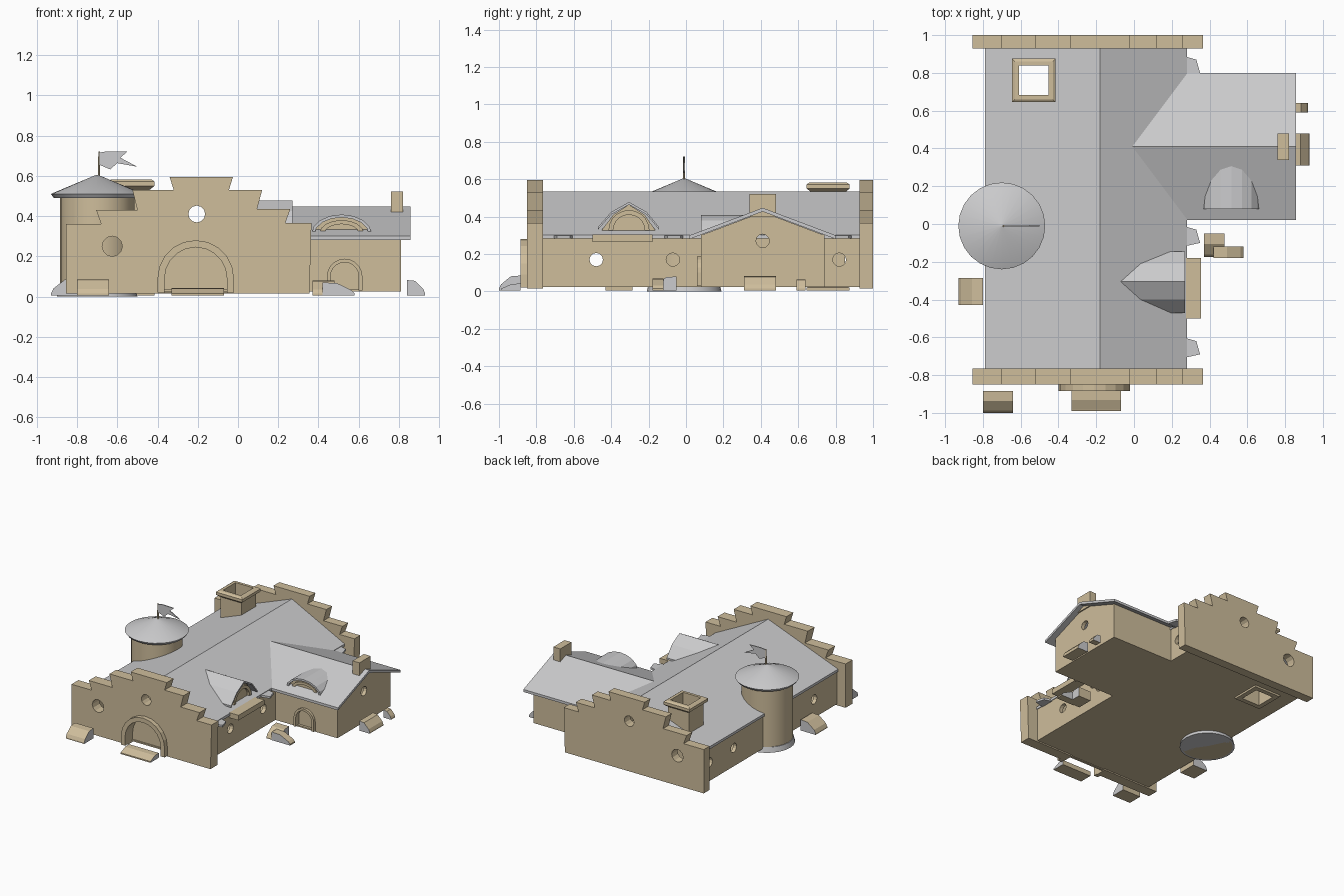
import bpy, bmesh, math
from math import sin, cos, pi
from mathutils import Vector

if "Cube" in bpy.data.objects:
    bpy.data.objects.remove(bpy.data.objects["Cube"])


def material(name, rgb):
    m = bpy.data.materials.new(name)
    m.diffuse_color = (*rgb, 1)
    m.use_nodes = True
    m.node_tree.nodes["Principled BSDF"].inputs["Base Color"].default_value = m.diffuse_color
    return m


STONE = material("tan stone", (0.62, 0.51, 0.33))
SLATE = material("pale grey slate", (0.60, 0.60, 0.61))


def prism(name, pts, axis, a, b, mat):
    """Extrude a 2D outline along an axis from a to b."""
    def place(p, t):
        return {'x': (t, p[0], p[1]), 'y': (p[0], t, p[1]), 'z': (p[0], p[1], t)}[axis]
    bm = bmesh.new()
    lo = [bm.verts.new(place(p, a)) for p in pts]
    hi = [bm.verts.new(place(p, b)) for p in pts]
    bm.faces.new(lo)
    bm.faces.new(hi)
    n = len(pts)
    for i in range(n):
        j = (i + 1) % n
        bm.faces.new((lo[i], lo[j], hi[j], hi[i]))
    bmesh.ops.recalc_face_normals(bm, faces=bm.faces)
    me = bpy.data.meshes.new(name)
    bm.to_mesh(me)
    bm.free()
    me.materials.append(mat)
    ob = bpy.data.objects.new(name, me)
    bpy.context.collection.objects.link(ob)
    return ob


def box(name, x0, x1, y0, y1, z0, z1, mat=STONE):
    return prism(name, [(x0, y0), (x1, y0), (x1, y1), (x0, y1)], 'z', z0, z1, mat)


def cut(ob, cutter):
    """Subtract the cutter for good and remove it."""
    m = ob.modifiers.new("cut", 'BOOLEAN')
    m.operation, m.object, m.solver = 'DIFFERENCE', cutter, 'EXACT'
    dg = bpy.context.evaluated_depsgraph_get()
    me = bpy.data.meshes.new_from_object(ob.evaluated_get(dg))
    ob.modifiers.clear()
    ob.data = me
    bpy.data.objects.remove(cutter)


def circle(cx, cz, r, n=12):
    return [(cx + r * cos(2 * pi * i / n), cz + r * sin(2 * pi * i / n)) for i in range(n)]


def arc(cx, z, r, h, n=10):
    return [(cx + r * cos(pi * i / n), z + h * sin(pi * i / n)) for i in range(n + 1)]


def doorway(cx, base, spring, r):
    return [(cx + r, base)] + arc(cx, spring, r, r) + [(cx - r, base)]


def sheet(pts, t):
    """Outline of a bent roof sheet of thickness t."""
    return pts + [(p, z - t) for p, z in reversed(pts)]


def frustum(name, x, y, z0, z1, r0, r1, n, mat):
    bpy.ops.mesh.primitive_cone_add(vertices=n, radius1=r0, radius2=r1, depth=z1 - z0,
                                    location=(x, y, (z0 + z1) / 2))
    ob = bpy.context.object
    ob.name = name
    ob.data.materials.append(mat)
    bpy.ops.object.shade_smooth_by_angle(angle=math.radians(30))
    return ob


# stepped gable walls, with flared steps and round windows
steps = [(-.855, .015), (-.855, .36), (-.68, .36), (-.705, .43), (-.50, .43), (-.525, .53),
         (-.32, .53), (-.34, .595), (-.025, .595), (-.045, .53), (.12, .53), (.095, .435),
         (.26, .435), (.235, .365), (.365, .365), (.355, .015)]
front = prism("front_gable", steps, 'y', -.85, -.765, STONE)
back = prism("back_gable", steps, 'y', .928, 1.0, STONE)
for wall, y in ((front, -.81), (back, .96)):
    for x, z, r in ((-.205, .41, .042), (-.625, .25, .05)):
        cut(wall, prism("cutter", circle(x, z, r), 'y', y - .2, y + .2, STONE))

# main doorway with trim and recessed door
cut(front, prism("cutter", doorway(-.21, -.1, .09, .155), 'y', -1, -.5, STONE))
prism("door_trim", doorway(-.21, .02, .09, .19) + doorway(-.21, .02, .09, .155)[::-1],
      'y', -.885, -.84, STONE)
prism("main_door", doorway(-.21, .02, .09, .16), 'y', -.79, -.775, STONE)

# hall side walls with round windows
right = box("hall_right_wall", .24, .27, -.77, .93, .03, .298)
left = box("hall_left_wall", -.78, -.75, -.77, .93, .03, .288)
for wall, x, ys in ((right, .255, (-.48, -.07, .82)), (left, -.765, (-.48, .52, .82))):
    for y in ys:
        cut(wall, prism("cutter", circle(y, .17, .036), 'x', x - .1, x + .1, STONE))

# floor and hall roof
floor = box("hall_floor", -.78, .27, -.80, .95, .025, .036)
box("wing_floor", .27, .81, .08, .74, .025, .036)
roof = prism("hall_roof", sheet([(-.79, .302), (-.18, .533), (.28, .302)], .02),
             'y', -.77, .935, SLATE)
for i, y in enumerate((-.07, -.66, .83)):
    prism(f"eave_tab_{i}", [(.26, y - .05), (.35, y - .03), (.33, y + .04), (.26, y + .06)],
          'z', .282, .298, SLATE)

# large open chimney, cut through roof and floor
for ob in (roof, floor):
    cut(ob, box("cutter", -.61, -.45, .68, .84, -.1, .9))


def tube(name, levels, wall):
    """Square open shaft from (half size, height) levels."""
    bm = bmesh.new()
    rings = levels + [(wall, levels[-1][1]), (wall, levels[0][1])]
    vs = [[bm.verts.new((-.53 + sx * h, .76 + sy * h, z))
           for sx, sy in ((-1, -1), (1, -1), (1, 1), (-1, 1))] for h, z in rings]
    for i in range(len(vs)):
        p, q = vs[i], vs[(i + 1) % len(vs)]
        for k in range(4):
            bm.faces.new((p[k], p[(k + 1) % 4], q[(k + 1) % 4], q[k]))
    bmesh.ops.recalc_face_normals(bm, faces=bm.faces)
    me = bpy.data.meshes.new(name)
    bm.to_mesh(me)
    bm.free()
    me.materials.append(STONE)
    bpy.context.collection.objects.link(bpy.data.objects.new(name, me))


tube("large_chimney", [(.115, .005), (.115, .02), (.09, .03), (.09, .53), (.115, .55),
                       (.115, .572), (.10, .582)], .078)

# round tower with cone roof, pole and torn flag
frustum("tower_body", -.70, -.01, .0, .50, .185, .185, 24, STONE)
frustum("tower_base", -.70, -.01, .0, .04, .20, .19, 24, SLATE)
frustum("tower_brim", -.70, -.01, .49, .51, .215, .23, 24, SLATE)
frustum("tower_roof", -.70, -.01, .51, .605, .23, .004, 24, SLATE)
frustum("flag_pole", -.69, -.01, .59, .722, .006, .005, 6, STONE)
prism("flag", [(-.69, .715), (-.65, .722), (-.55, .72), (-.585, .69), (-.50, .645),
               (-.60, .663), (-.635, .632), (-.69, .655)], 'y', -.014, -.006, SLATE)

# side wing walls
wing_front = box("wing_front_wall", .25, .81, .08, .11, .03, .305)
box("wing_back_wall", .25, .81, .71, .74, .03, .305)
gable = prism("wing_gable", [(.08, .03), (.74, .03), (.74, .30), (.41, .425), (.08, .30)],
              'x', .78, .81, STONE)
cut(gable, prism("cutter", circle(.41, .27, .036), 'x', .7, .9, STONE))
cut(wing_front, prism("cutter", doorway(.53, -.1, .10, .07), 'y', .0, .2, STONE))
prism("wing_door_trim", doorway(.53, .03, .10, .088) + doorway(.53, .03, .10, .07)[::-1],
      'y', .06, .09, STONE)
prism("wing_door", doorway(.53, .03, .10, .075), 'y', .10, .115, STONE)

# wing roof, mitred into the hall roof
wing_roof = prism("wing_roof", sheet([(.02, .30), (.41, .447), (.80, .30)], .02),
                  'x', .0, .857, SLATE)
for v in wing_roof.data.vertices:
    if v.co.x < .5:
        v.co.x = .27 * abs(v.co.y - .41) / .39 - .01
box("small_chimney", .76, .82, .34, .48, .40, .522)

# gabled dormer on the hall roof
gab = [(-.47, .345), (-.40, .425), (-.305, .478), (-.21, .425), (-.145, .345)]
prism("hall_dormer_roof", sheet(gab, .014), 'x', -.07, .27, SLATE)
prism("hall_dormer_wall", [(-.445, .29)] + [(-.305 + (y + .305) * .87, z - .014) for y, z in gab]
      + [(-.165, .29)], 'x', .05, .235, STONE)
prism("hall_dormer_trim", arc(-.305, .325, .11, .11) + arc(-.305, .325, .085, .085)[::-1],
      'x', .23, .255, STONE)
box("hall_dormer_ledge", .25, .355, -.50, -.18, .265, .305)

# arched dormer on the wing roof
prism("wing_dormer_roof", arc(.515, .31, .15, .098, 8) + arc(.515, .31, .135, .083, 8)[::-1],
      'y', .08, .33, SLATE)
prism("wing_dormer_wall", arc(.515, .31, .137, .085, 8), 'y', .105, .26, STONE)
prism("wing_dormer_trim", arc(.515, .315, .11, .065, 8) + arc(.515, .315, .085, .045, 8)[::-1],
      'y', .09, .11, STONE)


# sloped stone blocks round the building, grey on their end faces
def block(name, axis, a, b, t0, t1, h):
    d = t1 - t0
    ob = prism(name, [(t0, .005), (t0, h), (t0 + d * .45, h * .95), (t1 - d * .1, h * .45),
                      (t1, .015), (t1, .005)], axis, a, b, STONE)
    ob.data.materials.append(SLATE)
    for f in ob.data.polygons:
        f.material_index = int(abs(getattr(f.normal, axis)) > .9)


block("left_block", 'y', -.43, -.285, -.80, -.93, .09)
block("front_left_block", 'x', -.80, -.64, -.885, -1.0, .085)
block("front_step", 'x', -.33, -.07, -.885, -.99, .042)
block("right_block", 'y', .31, .48, .84, .93, .082)
block("small_right_block", 'y', .59, .64, .855, .92, .065)
block("wing_block", 'x', .37, .48, -.05, -.175, .08)
block("wing_block_end", 'y', -.18, -.12, .42, .58, .07)
